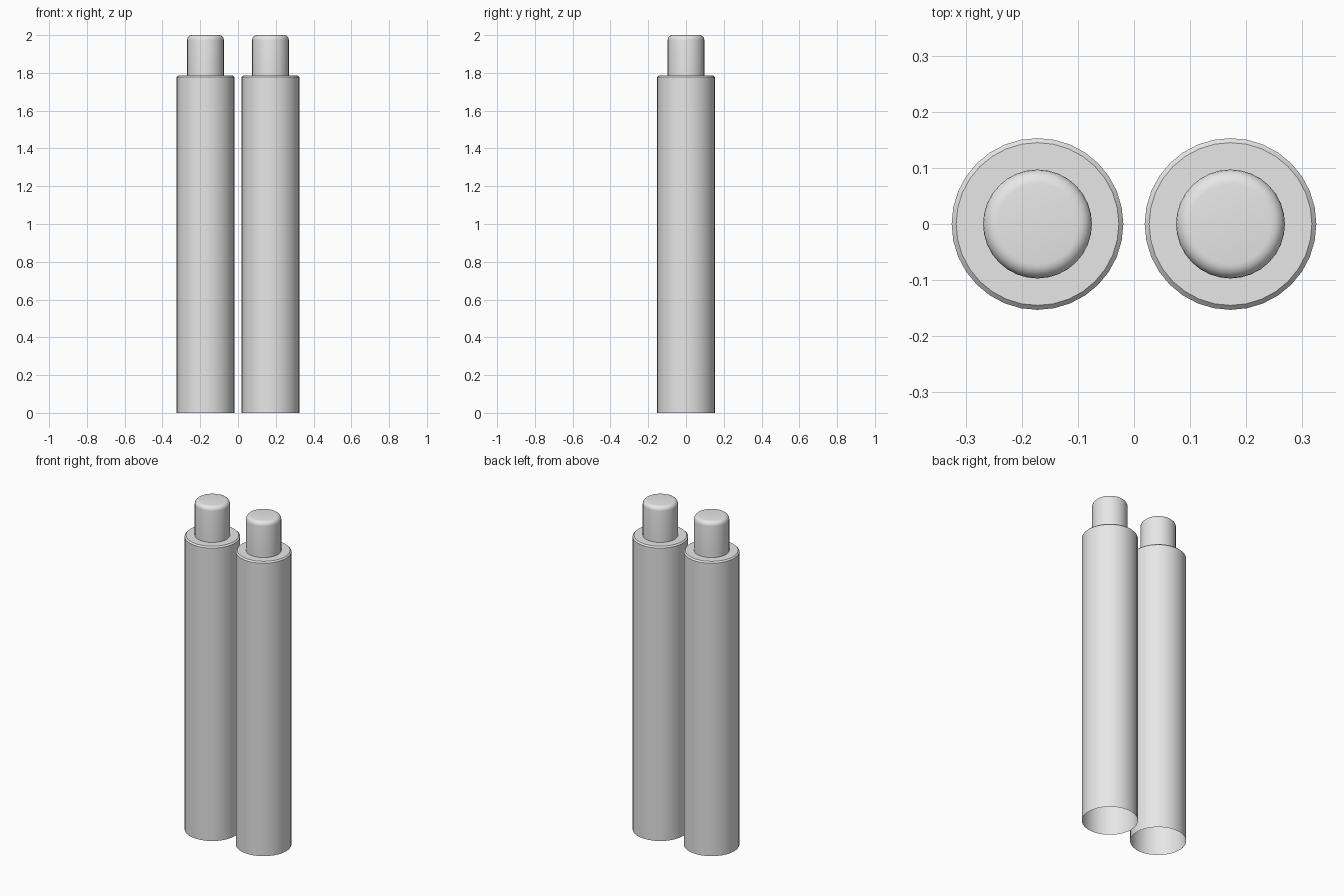
import bpy
import bmesh
import math

cube = bpy.data.objects.get("Cube")
if cube:
    bpy.data.objects.remove(cube, do_unlink=True)

GREY = (0.8, 0.8, 0.8, 1.0)
grey = bpy.data.materials.new("light grey")
grey.use_nodes = True
grey.diffuse_color = GREY
grey.node_tree.nodes["Principled BSDF"].inputs["Base Color"].default_value = GREY

SIDES = 32
SPACING = 0.172


def lathe(name, profile, x, sides=SIDES):
    """Spin a (radius, height) profile around a vertical axis at x."""
    bm = bmesh.new()
    verts = [bm.verts.new((r, 0, z)) for r, z in profile]
    edges = [bm.edges.new(pair) for pair in zip(verts, verts[1:])]
    bmesh.ops.spin(bm, geom=verts + edges, cent=(0, 0, 0), axis=(0, 0, 1),
                   angle=math.tau, steps=sides, use_duplicate=False)
    bmesh.ops.remove_doubles(bm, verts=bm.verts, dist=0.0001)
    bmesh.ops.recalc_face_normals(bm, faces=bm.faces)
    # Open shells: make sure the walls face outward
    if sum(f.normal.dot(f.calc_center_median()) * f.calc_area() for f in bm.faces) < 0:
        bmesh.ops.reverse_faces(bm, faces=bm.faces)
    mesh = bpy.data.meshes.new(name)
    bm.to_mesh(mesh)
    bm.free()
    mesh.materials.append(grey)
    obj = bpy.data.objects.new(name, mesh)
    bpy.context.collection.objects.link(obj)
    obj.location.x = x
    bpy.ops.object.select_all(action='DESELECT')
    obj.select_set(True)
    bpy.context.view_layer.objects.active = obj
    bpy.ops.object.shade_smooth_by_angle(angle=math.radians(30))
    return obj


# Open-bottomed sleeve with a chamfered shoulder
ROD_RADIUS = 0.097
sleeve = [(0.153, 0), (0.153, 1.777), (0.145, 1.785), (ROD_RADIUS, 1.785)]

# Rod with a rounded rim and flat end
ROUND = 0.025
rod = [(ROD_RADIUS, 1.785)]
for i in range(6):
    a = math.radians(90 * i / 5)
    rod.append((ROD_RADIUS - ROUND + ROUND * math.cos(a), 2 - ROUND + ROUND * math.sin(a)))
rod.append((0, 2))

for side, sign in (("left", 1), ("right", -1)):
    lathe(side + "_sleeve", sleeve, sign * SPACING)
    lathe(side + "_rod", rod, sign * SPACING)
